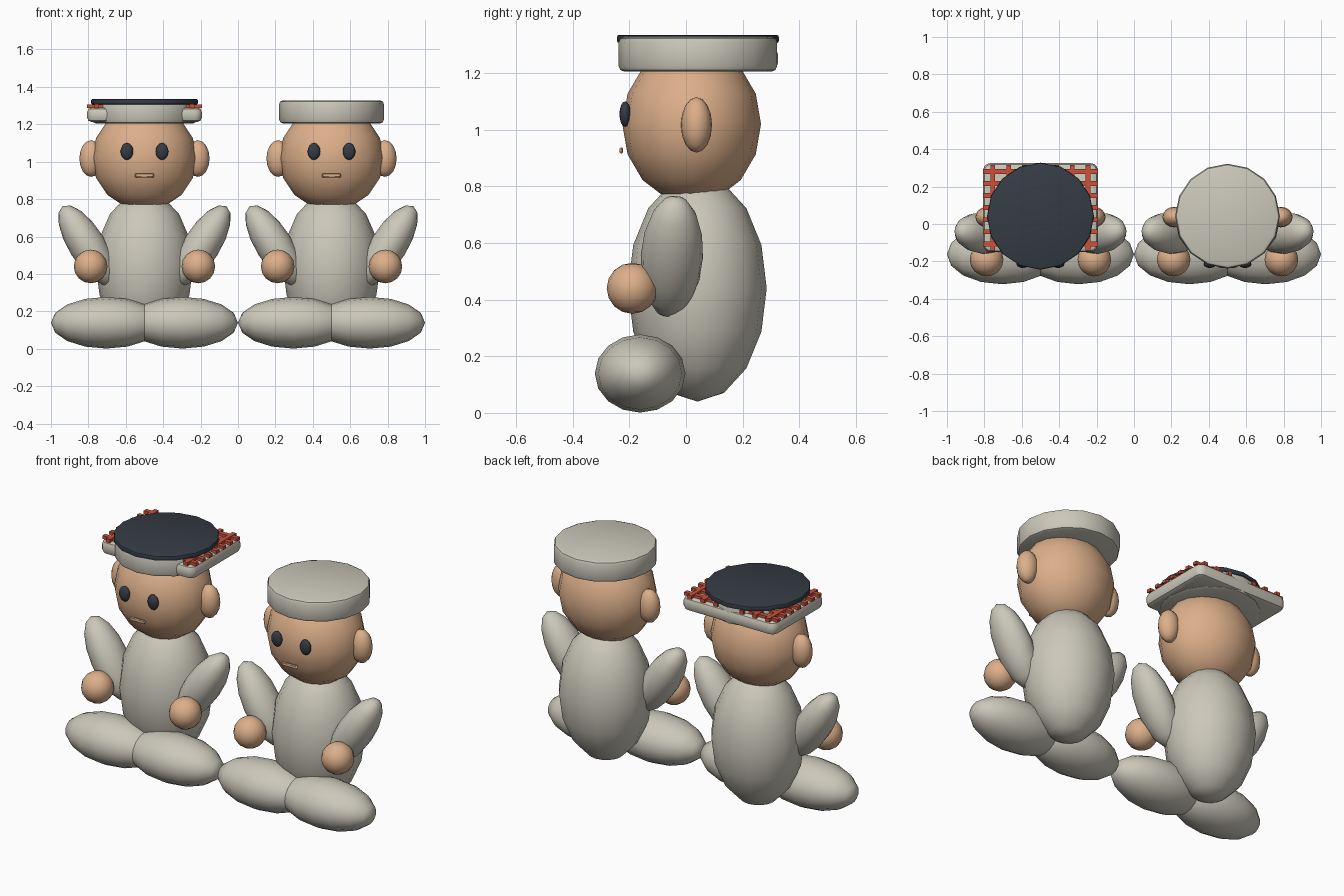
import bpy, bmesh, math
from mathutils import Matrix, Vector

if "Cube" in bpy.data.objects:
    bpy.data.objects.remove(bpy.data.objects["Cube"])


def material(name, rgb):
    m = bpy.data.materials.new(name)
    m.diffuse_color = (*rgb, 1)
    m.use_nodes = True
    m.node_tree.nodes["Principled BSDF"].inputs["Base Color"].default_value = m.diffuse_color
    return m


CLOTH = material("warm_grey", (0.60, 0.575, 0.49))
SKIN = material("skin", (0.72, 0.43, 0.255))
DARK = material("dark_slate", (0.036, 0.045, 0.06))
RED = material("red", (0.60, 0.08, 0.04))


def finish(name, bm, mat, angle=40):
    me = bpy.data.meshes.new(name)
    bm.to_mesh(me)
    bm.free()
    me.materials.append(mat)
    ob = bpy.data.objects.new(name, me)
    bpy.context.collection.objects.link(ob)
    bpy.ops.object.select_all(action='DESELECT')
    bpy.context.view_layer.objects.active = ob
    ob.select_set(True)
    bpy.ops.object.shade_smooth_by_angle(angle=math.radians(angle))
    return ob


def ellipsoid(name, loc, radii, mat, rot=None):
    bm = bmesh.new()
    bmesh.ops.create_uvsphere(bm, u_segments=16, v_segments=8, radius=1)
    bm.transform(Matrix.Translation(loc) @ (rot or Matrix()) @ Matrix.Diagonal((*radii, 1)))
    return finish(name, bm, mat)


def bevel_edges(bm, edges, width, segments):
    bmesh.ops.bevel(bm, geom=list(edges), offset=width, segments=segments,
                    profile=0.5, affect='EDGES')


def disc(name, x, y, z0, z1, radius, mat, bevel):
    bm = bmesh.new()
    bmesh.ops.create_cone(bm, cap_ends=True, segments=16, radius1=radius, radius2=radius,
                          depth=z1 - z0, matrix=Matrix.Translation((x, y, (z0 + z1) / 2)))
    rims = [e for e in bm.edges if abs(e.verts[0].co.z - e.verts[1].co.z) < 1e-5]
    bevel_edges(bm, rims, bevel, 2)
    return finish(name, bm, mat)


def add_box(bm, lo, hi):
    lo, hi = Vector(lo), Vector(hi)
    return bmesh.ops.create_cube(bm, size=1, matrix=Matrix.Translation((lo + hi) / 2)
                                 @ Matrix.Diagonal((*(hi - lo), 1)))


def figure(cx, tag):
    # torso and head
    ellipsoid("torso_" + tag, (cx, 0.04, 0.44), (0.26, 0.245, 0.40), CLOTH)
    ellipsoid("head_" + tag, (cx, 0.02, 1.02), (0.28, 0.245, 0.28), SKIN)
    # mouth
    bm = bmesh.new()
    add_box(bm, (cx - 0.05, -0.234, 0.916), (cx + 0.05, -0.222, 0.938))
    bevel_edges(bm, bm.edges, 0.004, 1)
    finish("mouth_" + tag, bm, SKIN)
    # mirrored limbs and face parts
    for s, side in ((-1, "left_"), (1, "right_")):
        n = side + tag
        ellipsoid("ear_" + n, (cx + s * 0.285, 0.037, 1.017), (0.063, 0.055, 0.098), SKIN)
        ellipsoid("eye_" + n, (cx + s * 0.094, -0.215, 1.055), (0.034, 0.02, 0.045), DARK)
        ellipsoid("arm_" + n, (cx + s * 0.307, -0.05, 0.553), (0.098, 0.11, 0.247), CLOTH,
                  Matrix.Rotation(s * math.radians(32), 4, 'Y')
                  @ Matrix.Rotation(math.radians(-3), 4, 'X'))
        ellipsoid("hand_" + n, (cx + s * 0.288, -0.19, 0.44), (0.09, 0.09, 0.09), SKIN)
        ellipsoid("leg_" + n, (cx + s * 0.204, -0.162, 0.139), (0.138, 0.16, 0.296), CLOTH,
                  Matrix.Rotation(math.radians(90), 4, 'Y'))
    # round cap
    disc("cap_" + tag, cx, 0.042, 1.205, 1.328, 0.28, CLOTH, 0.02)


figure(0.5, "plain")
figure(-0.5, "board")

# square board around the cap of one figure
BX, BY, HX, HY = -0.5, 0.0875, 0.307, 0.238
bm = bmesh.new()
add_box(bm, (BX - HX, BY - HY, 1.212), (BX + HX, BY + HY, 1.29))
upright = [e for e in bm.edges if abs(e.verts[0].co.z - e.verts[1].co.z) > 0.01]
bevel_edges(bm, upright, 0.04, 3)
rims = [e for e in bm.edges if abs(e.verts[0].co.z - e.verts[1].co.z) < 1e-5]
bevel_edges(bm, rims, 0.025, 2)
finish("cap_board", bm, CLOTH)

# lattice of strips lying on the board
bm = bmesh.new()
for k in range(-3, 4):
    x, y = BX + k * 0.085, BY + k * 0.0645
    add_box(bm, (x - 0.013, BY - HY + 0.01, 1.287), (x + 0.013, BY + HY - 0.01, 1.308))
    add_box(bm, (BX - HX, y - 0.013, 1.287), (BX + HX, y + 0.013, 1.306))
finish("board_lattice", bm, RED, 20)

# dark top of the boarded cap
disc("cap_dark_top", BX, 0.042, 1.306, 1.335, 0.286, DARK, 0.008)
